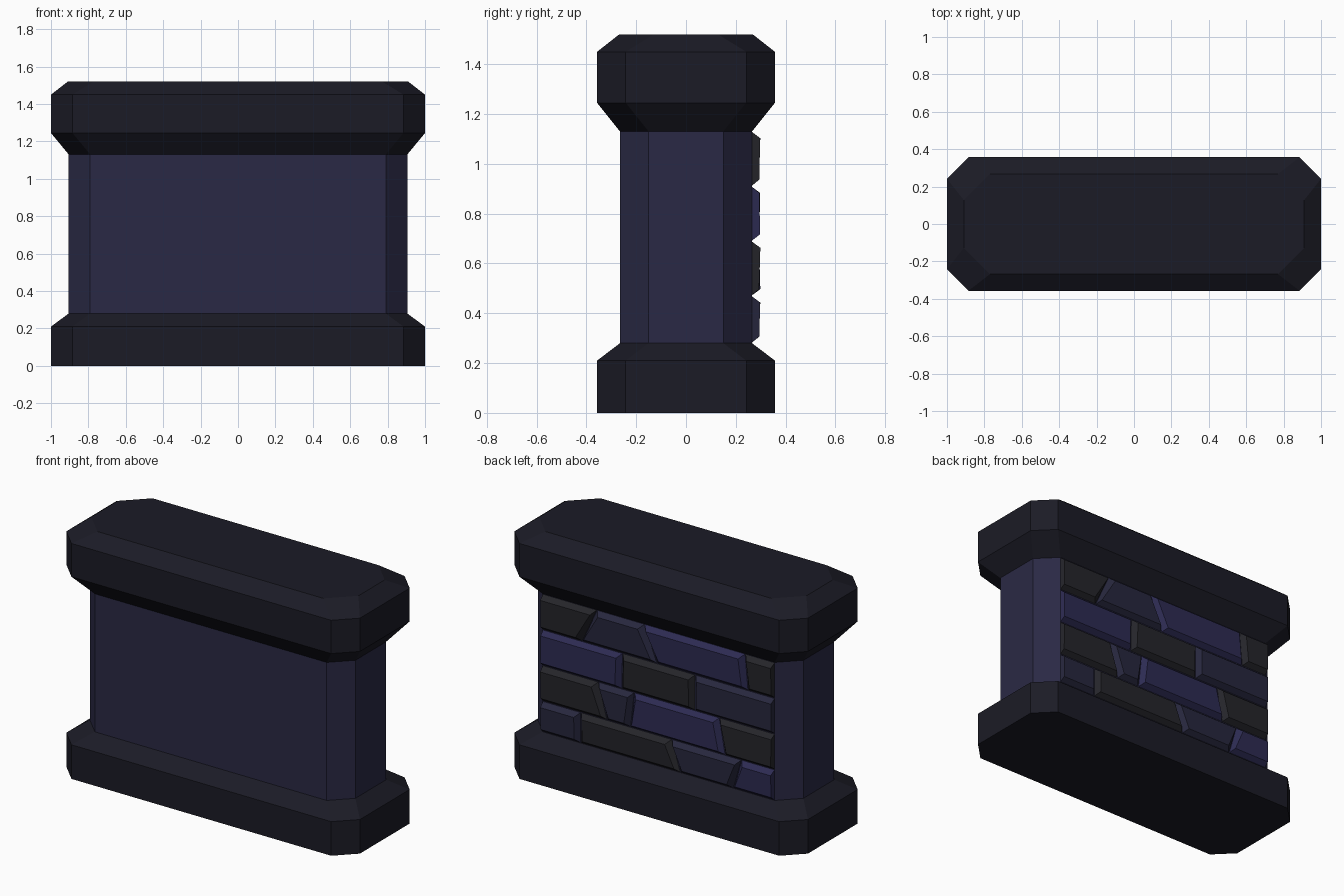
import bpy, bmesh, random

if "Cube" in bpy.data.objects:
    bpy.data.objects.remove(bpy.data.objects["Cube"])

random.seed(4)


def material(name, rgb):
    m = bpy.data.materials.new(name)
    m.diffuse_color = (*rgb, 1)
    m.use_nodes = True
    m.node_tree.nodes["Principled BSDF"].inputs["Base Color"].default_value = m.diffuse_color
    return m


TRIM = material("dark_trim", (0.011, 0.011, 0.019))
WALL = material("navy_wall", (0.023, 0.022, 0.058))
BRICKS = {
    "g": material("grey_brick", (0.018, 0.018, 0.023)),
    "d": material("dark_blue_brick", (0.020, 0.020, 0.047)),
    "b": material("blue_brick", (0.026, 0.024, 0.085)),
}


def loft(name, rings, mat):
    """Skin a stack of equal-sized rings and cap both ends."""
    bm = bmesh.new()
    loops = [[bm.verts.new(p) for p in ring] for ring in rings]
    n = len(loops[0])
    for a, b in zip(loops, loops[1:]):
        for i in range(n):
            j = (i + 1) % n
            bm.faces.new((a[i], a[j], b[j], b[i]))
    bm.faces.new(loops[0])
    bm.faces.new(loops[-1])
    bmesh.ops.recalc_face_normals(bm, faces=bm.faces)
    me = bpy.data.meshes.new(name)
    bm.to_mesh(me)
    bm.free()
    me.materials.append(mat)
    ob = bpy.data.objects.new(name, me)
    bpy.context.collection.objects.link(ob)
    return ob


def octagon(x, y, z, c=0.115):
    """Rectangle with corners cut by c, half sizes x and y."""
    quarter = [(x, y - c), (x - c, y)]
    half = quarter + [(-px, py) for px, py in reversed(quarter)]
    return [(px, py, z) for px, py in half + [(-px, -py) for px, py in half]]


# Stepped base, wall core and bevelled cap
loft("base", [octagon(1, 0.357, 0), octagon(1, 0.357, 0.21),
              octagon(0.905, 0.265, 0.28)], TRIM)
loft("wall", [octagon(0.905, 0.265, 0.28), octagon(0.905, 0.265, 1.13)], WALL)
loft("cap", [octagon(0.905, 0.265, 1.13), octagon(1, 0.357, 1.245),
             octagon(1, 0.357, 1.45), octagon(0.91, 0.268, 1.52, 0.14)], TRIM)

# Brick courses on the back: z range, colours, and joints as (x bottom, x top)
E = 0.79
COURSES = [
    (0.28, 0.47, "dgdb", [(0.53, 0.53), (-0.15, -0.09), (-0.51, -0.565)]),
    (0.47, 0.69, "gdbg", [(0.35, 0.41), (0.19, 0.165), (-0.455, -0.415)]),
    (0.69, 0.91, "bgd", [(0.25, 0.245), (-0.25, -0.25)]),
    (0.91, 1.13, "gdbg", [(0.52, 0.42), (0.01, 0.095), (-0.61, -0.59)]),
]
INSET = 0.027
for row, (z0, z1, colours, joints) in enumerate(COURSES):
    edges = [(E, E)] + joints + [(-E, -E)]
    for k, colour in enumerate(colours):
        (lb, lt), (rb, rt) = edges[k], edges[k + 1]
        back = [(lb, z0), (rb, z0), (rt, z1), (lt, z1)]
        # End bricks stay flush with the panel edge; inner joints are bevelled
        li = 0.005 if k == 0 else INSET
        ri = 0.005 if k == len(colours) - 1 else INSET
        front = [(lb - li, z0 + INSET), (rb + ri, z0 + INSET),
                 (rt + ri, z1 - INSET), (lt - li, z1 - INSET)]
        tilt = random.uniform(-0.003, 0.003)
        depth = [0.296 + tilt, 0.296 + tilt, 0.296 - tilt, 0.296 - tilt]
        loft(f"brick_{row}_{k}",
             [[(x, 0.262, z) for x, z in back],
              [(x, d, z) for (x, z), d in zip(front, depth)]],
             BRICKS[colour])
